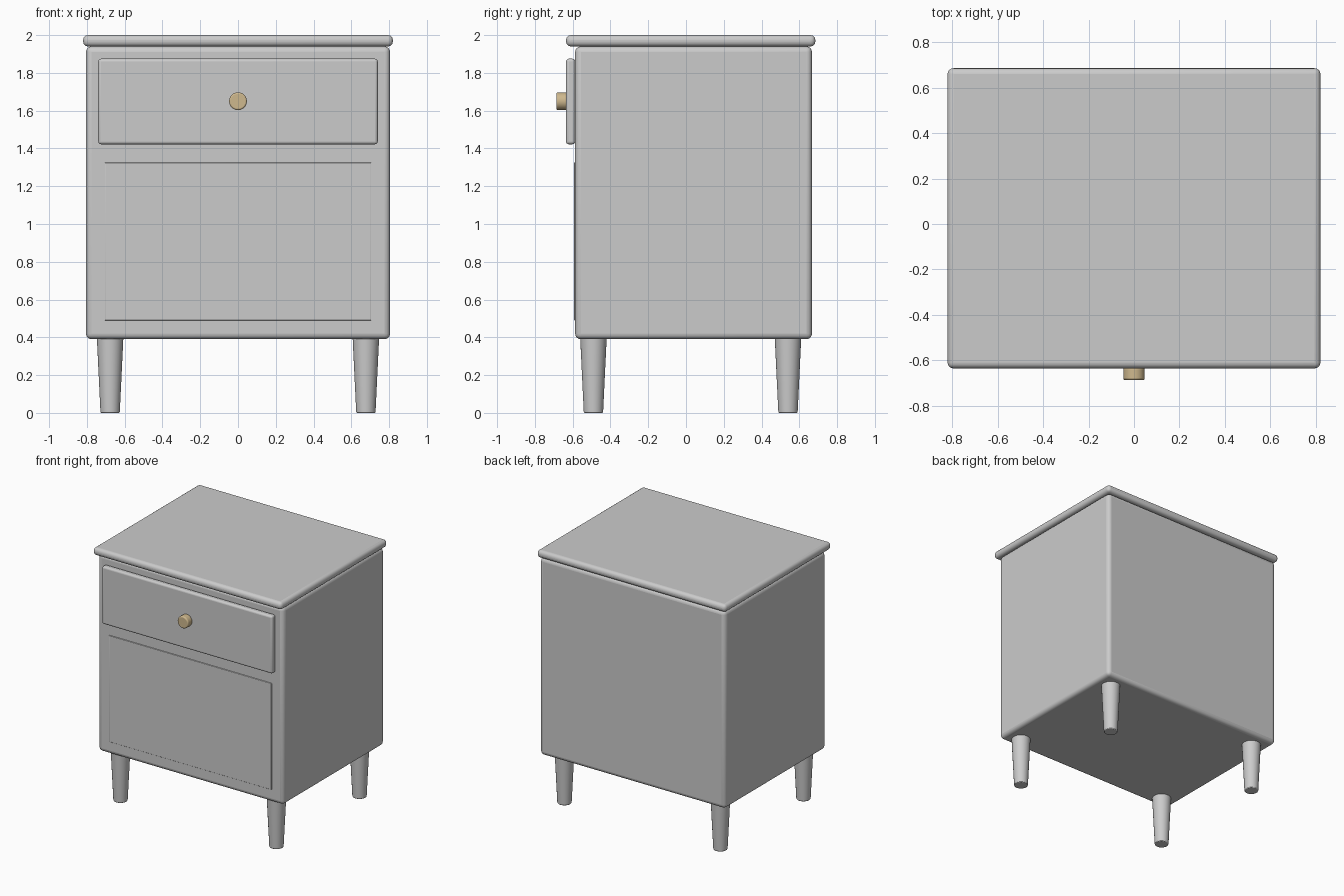
import bpy, math

if "Cube" in bpy.data.objects:
    bpy.data.objects.remove(bpy.data.objects["Cube"])


def finish(obj, name, bevel=0.0, segments=4):
    obj.name = name
    if bevel:
        mod = obj.modifiers.new("rounded_edges", "BEVEL")
        mod.width = bevel
        mod.segments = segments
        mod.limit_method = "ANGLE"
        mod.angle_limit = math.radians(40)
    bpy.ops.object.shade_smooth_by_angle(angle=math.radians(35))
    return obj


def box(name, x, y, z, bevel, segments=4):
    """Box from (min, max) ranges, with rounded edges."""
    bpy.ops.mesh.primitive_cube_add(size=1, location=[sum(r) / 2 for r in (x, y, z)])
    obj = bpy.context.object
    obj.scale = [r[1] - r[0] for r in (x, y, z)]
    bpy.ops.object.transform_apply(location=False, rotation=False, scale=True)
    return finish(obj, name, bevel, segments)


# Cabinet body and overhanging top
box("cabinet_body", (-0.805, 0.805), (-0.587, 0.667), (0.39, 1.94), 0.03)
box("table_top", (-0.82, 0.82), (-0.635, 0.685), (1.94, 2.0), 0.026)

# Drawer front and the thin raised lower panel
box("drawer_front", (-0.74, 0.74), (-0.635, -0.587), (1.422, 1.875), 0.015)
box("lower_panel", (-0.705, 0.705), (-0.593, -0.57), (0.49, 1.325), 0.003, 2)

# Round brass knob
bpy.ops.mesh.primitive_cylinder_add(vertices=32, radius=0.047, depth=0.055,
                                    location=(0, -0.6585, 1.65),
                                    rotation=(math.pi / 2, 0, 0))
knob = finish(bpy.context.object, "drawer_knob", 0.008, 3)
brass = bpy.data.materials.new("brass")
brass.diffuse_color = (0.62, 0.48, 0.27, 1)
brass.use_nodes = True
brass.node_tree.nodes["Principled BSDF"].inputs["Base Color"].default_value = brass.diffuse_color
knob.data.materials.append(brass)

# Four tapered legs
for side, x in (("left", -0.677), ("right", 0.677)):
    for end, y in (("front", -0.49), ("back", 0.54)):
        bpy.ops.mesh.primitive_cone_add(vertices=32, radius1=0.051, radius2=0.07,
                                        depth=0.395, location=(x, y, 0.1975))
        finish(bpy.context.object, f"{end}_{side}_leg", 0.005, 2)
